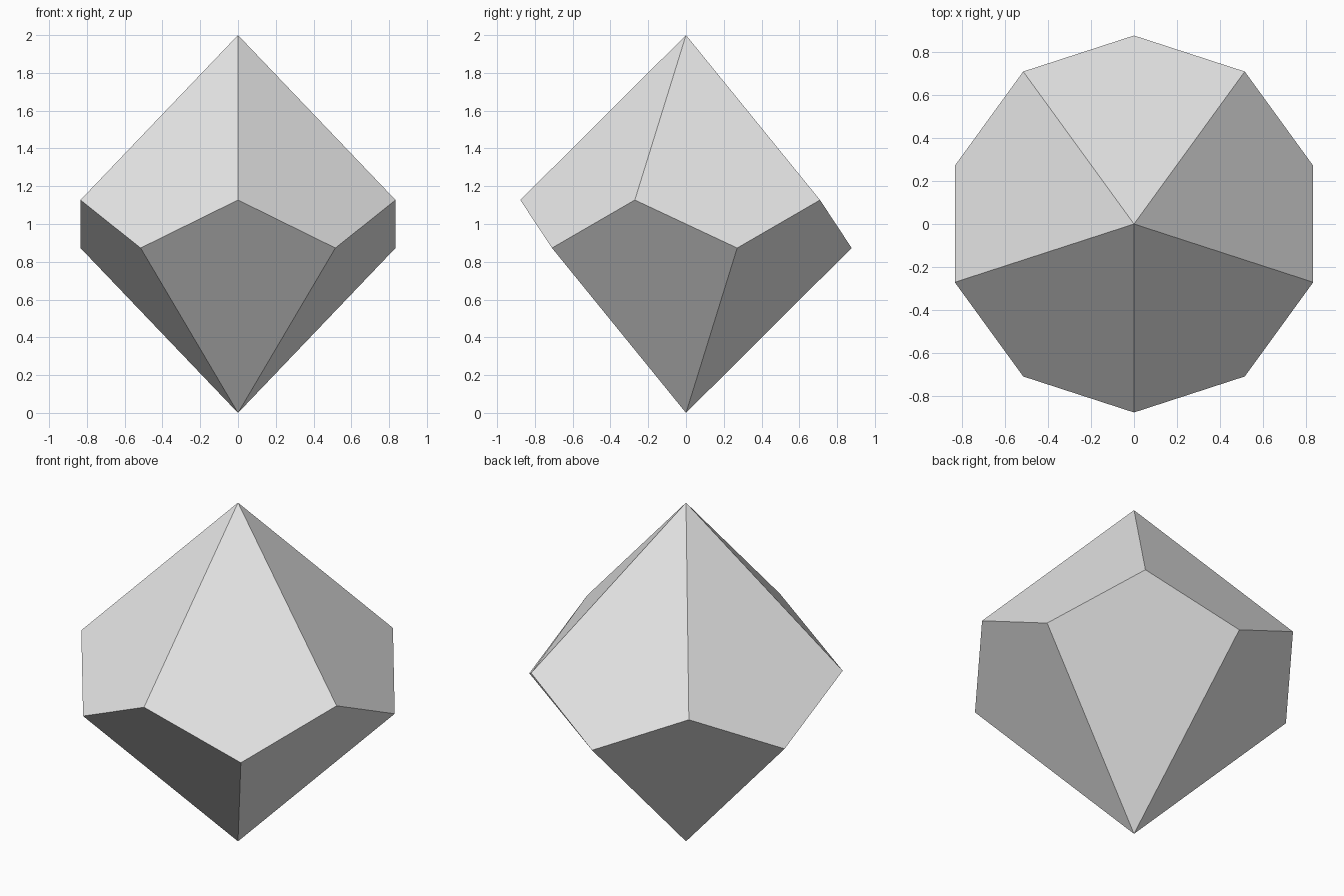
import bpy
from math import pi, sin, cos

if "Cube" in bpy.data.objects:
    bpy.data.objects.remove(bpy.data.objects["Cube"], do_unlink=True)

RADIUS = 0.877   # of the zigzag belt
RISE = 0.127     # belt height above and below the middle

grey = bpy.data.materials.new("light grey")
grey.use_nodes = True
colour = (0.8, 0.8, 0.8, 1)
grey.diffuse_color = colour
grey.node_tree.nodes["Principled BSDF"].inputs["Base Color"].default_value = colour

# Zigzag belt of ten corners, starting with a high one at the front
verts = []
for i in range(10):
    a = -pi / 2 + i * pi / 5
    verts.append((RADIUS * cos(a), RADIUS * sin(a), 1 + (RISE if i % 2 == 0 else -RISE)))
verts += [(0, 0, 2), (0, 0, 0)]
TOP, BOTTOM = 10, 11

# Five kites hang from the top point, five rise from the bottom point
faces = []
for i in range(0, 10, 2):
    faces.append((i, i + 1, (i + 2) % 10, TOP))
    faces.append(((i + 3) % 10, (i + 2) % 10, i + 1, BOTTOM))

mesh = bpy.data.meshes.new("ten_sided_die")
mesh.from_pydata(verts, [], faces)
mesh.materials.append(grey)
mesh.update()
die = bpy.data.objects.new("ten_sided_die", mesh)
bpy.context.collection.objects.link(die)
